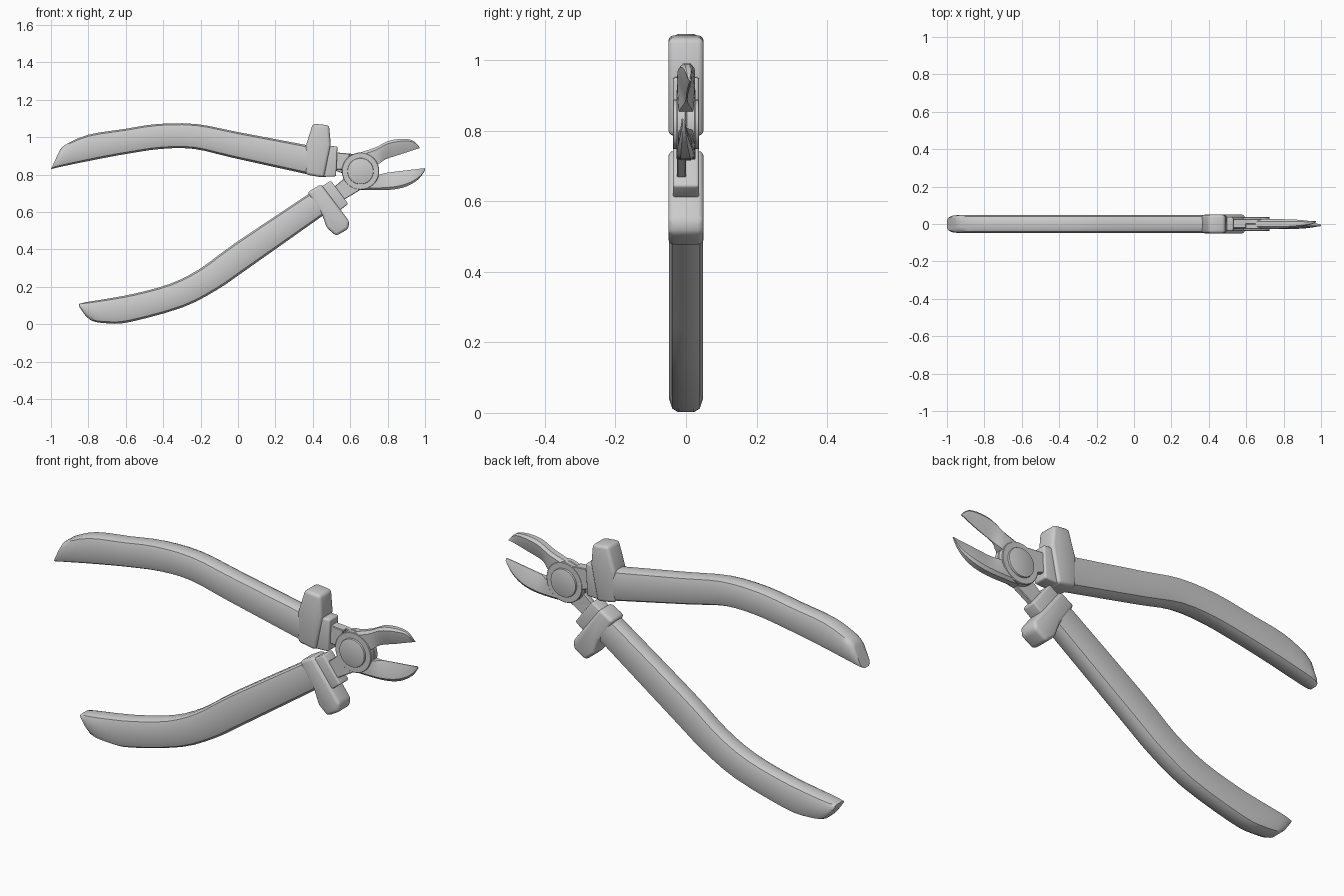
import bpy, bmesh, math
from mathutils import Vector


def finish(bm, name, angle=35):
    bmesh.ops.recalc_face_normals(bm, faces=bm.faces)
    me = bpy.data.meshes.new(name)
    bm.to_mesh(me)
    bm.free()
    ob = bpy.data.objects.new(name, me)
    bpy.context.collection.objects.link(ob)
    bpy.ops.object.select_all(action='DESELECT')
    ob.select_set(True)
    bpy.context.view_layer.objects.active = ob
    bpy.ops.object.shade_smooth_by_angle(angle=math.radians(angle))
    return ob


def prism(name, pts, y0, y1, bevel=0.0, seg=3):
    """Extrude an (x, z) outline from y0 to y1 and round its edges."""
    bm = bmesh.new()
    face = bm.faces.new([bm.verts.new((x, y0, z)) for x, z in pts])
    ext = bmesh.ops.extrude_face_region(bm, geom=[face])
    for v in ext['geom']:
        if isinstance(v, bmesh.types.BMVert):
            v.co.y = y1
    bmesh.ops.recalc_face_normals(bm, faces=bm.faces)
    if bevel:
        edges = [e for e in bm.edges if e.calc_face_angle(0) > 0.3]
        bmesh.ops.bevel(bm, geom=edges, offset=bevel, segments=seg,
                        profile=0.5, affect='EDGES', clamp_overlap=True)
    return finish(bm, name)


def circle(cx, cz, r, n=32):
    return [(cx + r * math.cos(2 * math.pi * i / n),
             cz + r * math.sin(2 * math.pi * i / n)) for i in range(n)]


def spline(rows, steps):
    """Catmull-Rom through rows of numbers."""
    P = [Vector(r) for r in rows]
    out = []
    for i in range(len(P) - 1):
        a, b, c, d = P[max(i - 1, 0)], P[i], P[i + 1], P[min(i + 2, len(P) - 1)]
        for k in range(steps):
            t = k / steps
            out.append(0.5 * (2 * b + (c - a) * t + (2 * a - 5 * b + 4 * c - d) * t * t
                              + (3 * b - a - 3 * c + d) * t ** 3))
    return out + [P[-1]]


def loft(name, rings, angle=35):
    bm = bmesh.new()
    vs = [[bm.verts.new(p) for p in r] for r in rings]
    n = len(vs[0])
    for a, b in zip(vs, vs[1:]):
        for i in range(n):
            bm.faces.new((a[i], a[(i + 1) % n], b[(i + 1) % n], b[i]))
    bm.faces.new(vs[0])
    bm.faces.new(vs[-1])
    return finish(bm, name, angle)


def handle(name, rows):
    """Rows: upper x, z, lower x, z, width factor."""
    half = [(0.022, 1), (0.039, 0.94), (0.048, 0.75), (0.048, 0.27), (0.039, 0.07), (0.022, 0)]
    sec = half + [(-y, t) for y, t in reversed(half)]
    rings = []
    for ux, uz, lx, lz, w in spline(rows, 3):
        rings.append([(lx + (ux - lx) * t, y * min(w, 1), lz + (uz - lz) * t) for y, t in sec])
    return loft(name, rings, 40)


def jaw(name, rows):
    """Rows: outer x, z, edge x, z, half thickness, edge half thickness, edge y."""
    rings = []
    for ox, oz, ex, ez, w, e, yc in spline(rows, 3):
        half = [(0.55 * w, 1), (w, 0.85), (0.8 * w + 0.2 * e, 0.5), (e, 0)]
        sec = half + [(-y, t) for y, t in reversed(half)]
        rings.append([(ex + (ox - ex) * t, y + yc * (1 - 0.5 * t), ez + (oz - ez) * t)
                      for y, t in sec])
    return loft(name, rings)


# Curved grips
handle("upper_grip", [
    (-0.957, 0.922, -1.0, 0.828, 0.75), (-0.925, 0.958, -0.955, 0.84, 0.98),
    (-0.80, 1.013, -0.76, 0.88, 1), (-0.61, 1.043, -0.58, 0.913, 1),
    (-0.43, 1.07, -0.41, 0.937, 1), (-0.225, 1.07, -0.235, 0.937, 1),
    (0.0, 1.027, -0.03, 0.89, 1), (0.39, 0.953, 0.39, 0.797, 1)])
handle("lower_grip", [
    (-0.85, 0.108, -0.85, 0.095, 0.7), (-0.81, 0.118, -0.79, 0.022, 0.95),
    (-0.70, 0.136, -0.69, 0.004, 1), (-0.555, 0.163, -0.575, 0.012, 1),
    (-0.365, 0.215, -0.295, 0.09, 1), (-0.205, 0.295, -0.11, 0.185, 1),
    (-0.02, 0.43, 0.04, 0.288, 1), (0.40, 0.71, 0.475, 0.595, 1)])

# Finger guards and the narrower sleeves in front of them
prism("upper_guard", [(0.40, 1.072), (0.487, 1.063), (0.496, 0.96), (0.46, 0.783),
                      (0.362, 0.80), (0.362, 0.95)], -0.05, 0.05, 0.016)
prism("lower_guard", [(0.37, 0.705), (0.445, 0.748), (0.595, 0.55), (0.59, 0.51),
                      (0.525, 0.472), (0.475, 0.515), (0.45, 0.585)], -0.05, 0.05, 0.016)
prism("upper_sleeve", [(0.45, 0.955), (0.532, 0.95), (0.524, 0.79), (0.44, 0.787)],
      -0.037, 0.037, 0.008)
prism("lower_sleeve", [(0.42, 0.72), (0.497, 0.767), (0.59, 0.643), (0.52, 0.59)],
      -0.037, 0.037, 0.008)

# Half-lapped steel necks and joint discs
C = (0.655, 0.818)
prism("upper_neck", [(0.50, 0.92), (0.60, 0.912), (0.66, 0.90), (0.66, 0.77), (0.50, 0.828)],
      0.0, 0.026, 0.003, 1)
prism("upper_neck_block", [(0.50, 0.92), (0.60, 0.912), (0.585, 0.87), (0.56, 0.825), (0.50, 0.828)],
      -0.022, 0.015, 0.003, 1)
prism("lower_neck", [(0.51, 0.73), (0.58, 0.79), (0.66, 0.86), (0.68, 0.75), (0.65, 0.715), (0.54, 0.65)],
      -0.026, 0.0, 0.003, 1)
prism("joint_front", circle(*C, 0.10), -0.027, 0.0, 0.003, 1)
prism("joint_back", circle(*C, 0.10), 0.0, 0.027, 0.003, 1)
prism("pivot_rivet", circle(*C, 0.07), -0.037, 0.037, 0.004, 2)

# Cutting jaws, thick at the spine and thin at the edge
jaw("upper_jaw", [
    (0.65, 0.917, 0.69, 0.83, 0.025, 0.022, 0), (0.735, 0.945, 0.75, 0.855, 0.026, 0.02, 0),
    (0.80, 0.978, 0.79, 0.882, 0.025, 0.003, 0.001), (0.865, 0.99, 0.87, 0.908, 0.021, 0.002, 0.004),
    (0.93, 0.984, 0.935, 0.93, 0.012, 0.002, 0.009), (0.968, 0.95, 0.972, 0.941, 0.003, 0.002, 0.014)])
jaw("lower_jaw", [
    (0.65, 0.718, 0.69, 0.79, 0.025, 0.022, 0), (0.74, 0.716, 0.755, 0.80, 0.026, 0.02, 0),
    (0.83, 0.72, 0.80, 0.81, 0.025, 0.003, -0.003), (0.905, 0.738, 0.88, 0.82, 0.021, 0.002, -0.006),
    (0.965, 0.775, 0.955, 0.829, 0.011, 0.002, -0.01), (1.0, 0.822, 1.0, 0.834, 0.003, 0.002, -0.01)])
